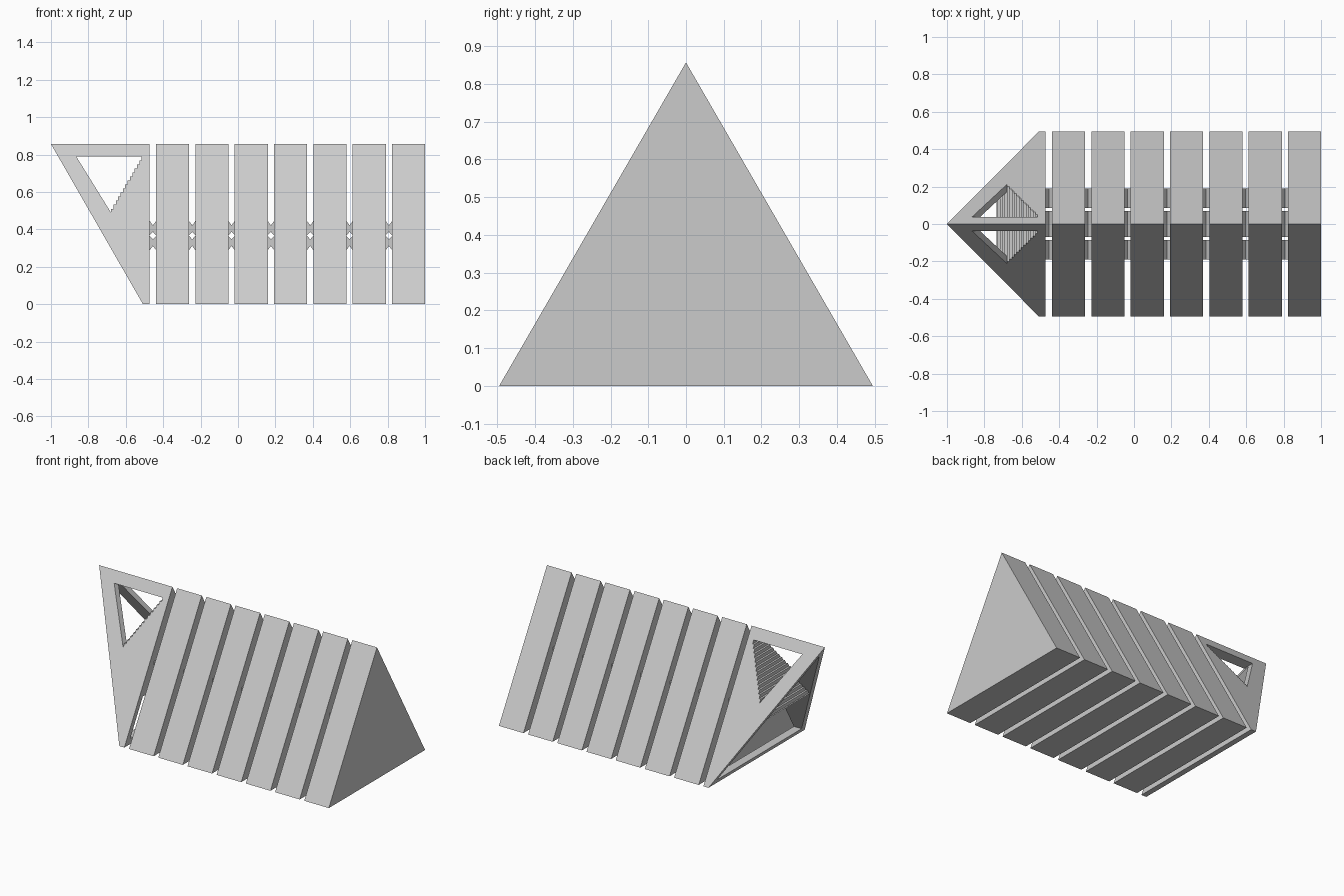
import bpy, bmesh

if "Cube" in bpy.data.objects:
    bpy.data.objects.remove(bpy.data.objects["Cube"])

H, W = 0.857, 0.495            # prism height and half width
HEAD_BACK = -0.472
PITCH, THICK, FIRST = 0.2103, 0.177, -0.438

grey = bpy.data.materials.new("light grey")
grey.diffuse_color = (0.6, 0.6, 0.6, 1)
grey.use_nodes = True
grey.node_tree.nodes["Principled BSDF"].inputs["Base Color"].default_value = grey.diffuse_color


def loft(name, a, b):
    """Solid between two matching outlines."""
    bm = bmesh.new()
    va = [bm.verts.new(p) for p in a]
    vb = [bm.verts.new(p) for p in b]
    n = len(va)
    bm.faces.new(va)
    bm.faces.new(vb[::-1])
    for i in range(n):
        j = (i + 1) % n
        bm.faces.new((va[j], va[i], vb[i], vb[j]))
    bmesh.ops.recalc_face_normals(bm, faces=bm.faces)
    me = bpy.data.meshes.new(name)
    bm.to_mesh(me)
    bm.free()
    me.materials.append(grey)
    ob = bpy.data.objects.new(name, me)
    bpy.context.collection.objects.link(ob)
    return ob


def prism(name, x0, x1, wall=0.0, floor=0.0):
    """Triangular bar along x, inset by wall and floor."""
    w = W - wall
    top = H * w / W
    wf = w * (1 - floor / top)
    tri = [(-wf, floor), (wf, floor), (0, top)]
    return loft(name, [(x0, y, z) for y, z in tri], [(x1, y, z) for y, z in tri])


def slab(name, outline, y0, y1):
    """xz outline extruded along y."""
    return loft(name, [(x, y0, z) for x, z in outline], [(x, y1, z) for x, z in outline])


def cut(ob, tool, op):
    mod = ob.modifiers.new("cut", 'BOOLEAN')
    mod.operation, mod.object, mod.solver = op, tool, 'EXACT'
    bpy.context.view_layer.objects.active = ob
    bpy.ops.object.modifier_apply(modifier=mod.name)
    bpy.data.objects.remove(tool)


def steps(z_top, count, dz=0.0215):
    """Staircase going down and forward at 60 degrees."""
    dx = dz * 0.585
    pts, x, z = [], -0.515, z_top
    for _ in range(count):
        pts += [(x, z), (x, z - dz)]
        x, z = x - dx, z - dz
    return pts


# body slices
for k in range(7):
    x = FIRST + k * PITCH
    prism(f"body_slice_{k + 1}", x, x + THICK)

# head: slanted shell, open at the front
head = loft("head_shell",
            [(HEAD_BACK, -W, 0), (HEAD_BACK, W, 0), (HEAD_BACK, 0, H)],
            [(-0.508, -W, 0), (-0.508, W, 0), (-1, 0, H)])
cut(head, prism("cavity_cutter", -1.2, -0.3, 0.04, 0.035), 'DIFFERENCE')
# side windows with a stepped rear edge
window = [(-0.865, 0.79)] + steps(0.79, 14)
cut(head, slab("window_cutter", window, -0.8, 0.8), 'DIFFERENCE')

# stepped ramp inside the head
ramp = slab("head_ramp", steps(0.79, 18) + [(-0.735, 0.40), (HEAD_BACK, 0.26), (HEAD_BACK, 0.79)],
            -0.6, 0.6)
cut(ramp, prism("ramp_trim", -1.2, -0.3, 0.038, 0.03), 'INTERSECT')

# hinge knuckles in every gap: three across, upper and lower arm
ZC, g = 0.367, 0.026
arm = [(-g, 0.09), (0, 0.055), (g, 0.09), (g, -0.008), (0, 0.02), (-g, -0.008)]
for k in range(7):
    xc = FIRST + k * PITCH - 0.017
    for y0, y1 in ((-0.19, -0.085), (-0.07, 0.07), (0.085, 0.19)):
        for s in (1, -1):
            slab("hinge_knuckle", [(xc + x, ZC + s * z) for x, z in arm], y0, y1)
